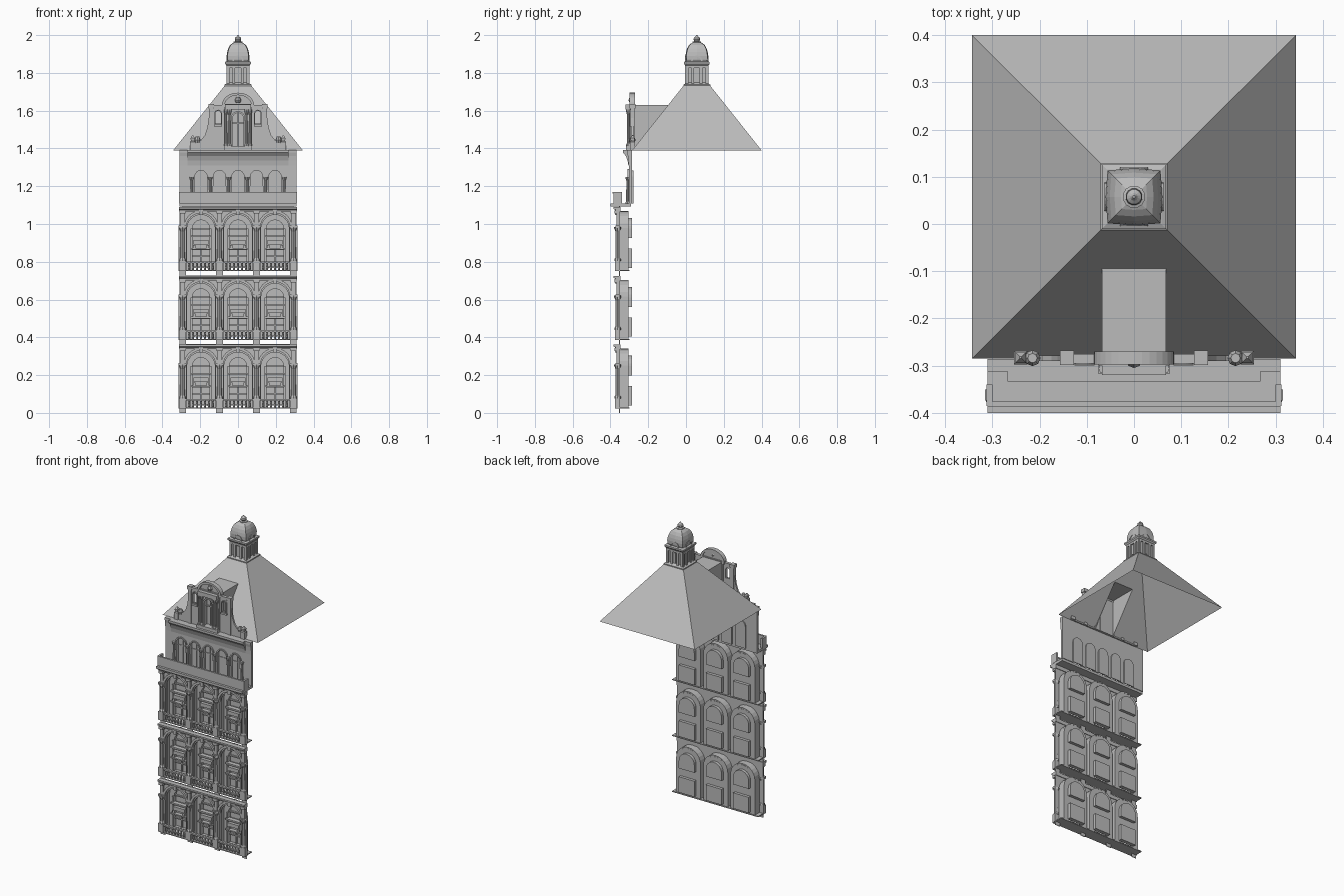
import bpy, bmesh
from math import pi, cos, sin, sqrt
from mathutils import Matrix, Vector

cube = bpy.data.objects.get("Cube")
if cube:
    bpy.data.objects.remove(cube)

stone = bpy.data.materials.new("grey stone")
stone.use_nodes = True
GREY = (0.5, 0.5, 0.5, 1)
stone.diffuse_color = GREY
stone.node_tree.nodes["Principled BSDF"].inputs["Base Color"].default_value = GREY

parts = {}


def mesh(name):
    return parts.setdefault(name, bmesh.new()) if name not in parts else parts[name]


def skin(name, rings, caps=True):
    """Join rings of points into a closed or open tube."""
    bm = mesh(name)
    vs = [[bm.verts.new(p) for p in r] for r in rings]
    n = len(vs[0])
    for a, b in zip(vs, vs[1:]):
        for i in range(n):
            j = (i + 1) % n
            bm.faces.new((a[i], a[j], b[j], b[i]))
    if caps:
        bm.faces.new(vs[0][::-1])
        bm.faces.new(vs[-1])


def prism(name, pts, y0, y1, x=0, z=0):
    skin(name, [[(x + a, y, z + b) for a, b in pts] for y in (y0, y1)])


def side_prism(name, pts, x0, x1):
    skin(name, [[(x, a, b) for a, b in pts] for x in (x0, x1)])


def box(name, x0, x1, y0, y1, z0, z1):
    prism(name, [(x0, z0), (x1, z0), (x1, z1), (x0, z1)], y0, y1)


def lathe(name, x, y, rings, sides=8, flat=None):
    """Stack rings of (radius, z); flat pulls in every second point."""
    def ring(r, z):
        out = []
        for i in range(sides):
            t = 2 * pi * i / sides + pi / 4
            k = r * (flat if flat and i % 2 else 1)
            out.append((x + k * cos(t), y + k * sin(t), z))
        return out
    skin(name, [ring(r, z) for r, z in rings])


def square(name, x, y, rings):
    lathe(name, x, y, [(r * sqrt(2), z) for r, z in rings], 4)


def arch(w, z0, spring, n=12):
    arc = [(-w * cos(pi * i / n), spring + w * sin(pi * i / n)) for i in range(n + 1)]
    return [(-w, z0)] + arc + [(w, z0)]


def band(name, wo, wi, z0, spring, y0, y1, x=0, z=0):
    prism(name, arch(wo, z0, spring) + arch(wi, z0, spring)[::-1], y0, y1, x, z)


def pierced(name, w, z0, z1, hole, spring, y0, y1, x=0, z=0):
    """Wall panel with an arched opening that reaches its foot."""
    prism(name, [(-w, z1), (-w, z0)] + arch(hole, z0, spring) + [(w, z0), (w, z1)], y0, y1, x, z)


def column(name, x, y, z0, z1, r):
    h = z1 - z0
    lathe(name, x, y, [(r * 1.4, z0), (r * 1.4, z0 + .05 * h), (r, z0 + .09 * h),
                       (r * .85, z1 - .14 * h), (r * 1.1, z1 - .1 * h),
                       (r * 1.5, z1 - .04 * h), (r * 1.5, z1)])


# Three identical storeys of three arched bays
BAY = 0.196
for floor in range(3):
    b = 0.022 + 0.364 * floor
    for x in (-BAY, 0, BAY):
        pierced("front_wall", BAY / 2, -.022, .342, .08, .23, -.354, -.35, x, b)
        band("bay_reveals", .088, .08, 0, .23, -.352, -.304, x, b)
        band("archivolts", .092, .078, .21, .23, -.366, -.35, x, b)
        band("archivolts", .083, .074, .05, .225, -.352, -.342, x, b)
        box("keystones", x - .011, x + .011, -.375, -.35, b + .298, b + .333)
        # Back of the bay with two deep windows
        band("bay_backs", .084, .05, 0, .225, -.31, -.304, x, b)
        box("bay_backs", x - .05, x + .05, -.31, -.304, b + .115, b + .19)
        band("window_boxes", .056, .046, .18, .225, -.312, -.286, x, b)
        prism("window_boxes", arch(.056, .18, .225), -.29, -.285, x, b)
        box("window_boxes", x - .056, x + .056, -.31, -.285, b + .175, b + .185)
        for z0, z1, y in ((.018, .026, -.31), (.112, .12, -.31), (.018, .12, -.29)):
            box("window_boxes", x - .056, x + .056, y, -.285, b + z0, b + z1)
        for s in (-1, 1):
            box("window_boxes", x + s * .051 - .005, x + s * .051 + .005, -.31, -.285, b + .02, b + .118)
            box("window_trim", x + s * .05 - .005, x + s * .05 + .005, -.322, -.308, b, b + .225)
            box("window_trim", x + s * .036 - .006, x + s * .036 + .006, -.332, -.308, b + .12, b + .14)
        # Glazing bars, sill and small hood
        box("window_trim", x - .003, x + .003, -.302, -.288, b + .02, b + .115)
        box("window_trim", x - .046, x + .046, -.302, -.288, b + .075, b + .082)
        box("window_trim", x - .046, x + .046, -.302, -.288, b + .222, b + .229)
        box("window_trim", x - .056, x + .056, -.334, -.308, b + .18, b + .19)
        box("window_trim", x - .04, x + .04, -.33, -.308, b + .142, b + .165)
        box("window_trim", x - .056, x + .056, -.336, -.308, b + .115, b + .123)
        # Balustrade
        for i in range(7):
            lathe("balusters", x + (i - 3) * .021, -.366,
                  [(.004, b + .006), (.007, b + .018), (.004, b + .035), (.006, b + .044)], 6)
        box("balustrade_rails", x - .08, x + .08, -.374, -.358, b + .043, b + .052)
    for i in range(4):
        x = (i - 1.5) * BAY
        box("pedestals", x - .019, x + .019, -.377, -.35, b, b + .054)
        column("columns", x, -.362, b + .054, b + .235, .0125)
        box("pilasters", x - .021, x + .021, -.36, -.35, b, b + .23)
        box("imposts", x - .022, x + .022, -.374, -.35, b + .228, b + .242)
        box("upper_piers", x - .01, x + .01, -.368, -.35, b + .24, b + .31)
        box("upper_piers", x - .016, x + .016, -.378, -.35, b + .305, b + .322)
    box("floor_slabs", -.31, .31, -.377, -.3, b, b + .006)
    side_prism("storey_cornices", [(-.346, b + .316), (-.37, b + .316), (-.373, b + .325),
                                   (-.385, b + .33), (-.385, b + .34), (-.346, b + .34)], -.312, .312)
for s in (-1, 1):
    box("end_strips", s * .302 - .009, s * .302 + .009, -.354, -.35, 0, 1.09)

# Balcony with parapet
box("balcony_slab", -.31, .31, -.4, -.29, 1.092, 1.108)
box("parapet", -.31, .31, -.385, -.378, 1.108, 1.17)
box("parapet", -.31, .31, -.388, -.376, 1.162, 1.17)
for s in (-1, 1):
    box("parapet", s * .306 - .006, s * .306 + .006, -.385, -.34, 1.108, 1.17)

# Attic storey with five small arches
for i in range(5):
    x = (i - 2) * .098
    pierced("attic_wall", .049, 1.108, 1.315, .034, 1.25, -.303, -.286, x)
    band("attic_arches", .041, .033, 1.2, 1.25, -.31, -.3, x)
    prism("attic_windows", arch(.036, 1.108, 1.248), -.286, -.279, x)
    box("attic_windows", x - .003, x + .003, -.29, -.284, 1.108, 1.28)
    box("attic_windows", x - .034, x + .034, -.29, -.284, 1.225, 1.231)
for i in range(6):
    column("attic_columns", (i - 2.5) * .098, -.309, 1.108, 1.25, .008)
for s in (-1, 1):
    box("attic_wall", s * .2775 - .0325, s * .2775 + .0325, -.303, -.286, 1.108, 1.315)
for w, d in ((.31, 0), (.268, .021)):
    side_prism("main_cornice", [(-.286, 1.31), (-.305, 1.31), (-.306 - d * .15, 1.335), (-.308 - d * .5, 1.36),
                                (-.312 - d, 1.378), (-.312 - d, 1.392), (-.286, 1.392)], -w, w)

# Curved gable with piers and scrolls
for s in (-1, 1):
    scroll = [(.13, 1.39), (.25, 1.39), (.25, 1.42), (.225, 1.44), (.195, 1.445),
              (.175, 1.47), (.162, 1.51), (.155, 1.56), (.13, 1.56)]
    prism("gable_scrolls", [(s * a, c) for a, c in scroll], -.29, -.278)
    lathe("gable_scrolls", s * .215, -.284, [(.012, 1.43), (.017, 1.445), (.01, 1.462)], 8)
    square("gable_pedestals", s * .24, -.283, [(.014, 1.39), (.014, 1.435), (.009, 1.44), (.011, 1.455), (.002, 1.47)])
    box("gable_piers", s * .142 - .011, s * .142 + .011, -.295, -.272, 1.39, 1.615)
    box("gable_piers", s * .142 - .015, s * .142 + .015, -.299, -.268, 1.612, 1.634)
    pierced("gable_wall", .03, 1.53, 1.62, .014, 1.585, -.29, -.278, s * .105)
    box("gable_wall", s * .105 - .03, s * .105 + .03, -.29, -.278, 1.39, 1.532)
    band("gable_niches", .02, .014, 1.525, 1.585, -.298, -.288, s * .105)
    box("gable_niches", s * .105 - .021, s * .105 + .021, -.3, -.288, 1.515, 1.527)
    box("gable_piers", s * .105 - .026, s * .105 + .026, -.295, -.275, 1.618, 1.63)
    # Centre window flanks
    for x in (.045, .064):
        column("gable_columns", s * x, -.306, 1.41, 1.605, .0075)
pierced("gable_centre", .075, 1.39, 1.63, .03, 1.56, -.3, -.272)
band("gable_centre", .037, .028, 1.41, 1.56, -.308, -.298)
prism("gable_window", arch(.032, 1.39, 1.56), -.276, -.271)
box("gable_window", -.003, .003, -.284, -.274, 1.41, 1.59)
box("gable_window", -.03, .03, -.284, -.274, 1.53, 1.537)
box("gable_base", -.075, .075, -.318, -.272, 1.39, 1.412)
box("gable_entablature", -.068, .068, -.32, -.272, 1.605, 1.632)
box("gable_entablature", -.085, .085, -.297, -.27, 1.62, 1.636)
pediment = [(.085 * cos(pi * i / 16), 1.63 + .065 * sin(pi * i / 16)) for i in range(17)]
inner = [(a * .82, 1.63 + (c - 1.63) * .8) for a, c in pediment]
prism("pediment", pediment + inner[::-1], -.298, -.27)
prism("pediment", inner, -.286, -.276)
lathe("pediment", 0, -.288, [(.01, 1.64), (.017, 1.655), (.01, 1.672)], 8)

# Open hipped roof, notched in front for the dormer
CY, Z0, Z1 = .0575, 1.39, 1.735
roof = mesh("roof")
low = [(-.343, -.285, Z0), (.343, -.285, Z0), (.343, .4, Z0), (-.343, .4, Z0)]
top = [(x * .2, CY + (y - CY) * .2, Z1) for x, y, z in low]
D, DZ, DY = .068, 1.63, -.285 + .24 / .345 * .274
notch = [(-D, -.285, Z0), (-D, DY, DZ), (D, DY, DZ), (D, -.285, Z0)]
lv, tv, nv = [[roof.verts.new(p) for p in ring] for ring in (low, top, notch)]
roof.faces.new([lv[0]] + nv + [lv[1], tv[1], tv[0]])
for i in (1, 2, 3):
    j = (i + 1) % 4
    roof.faces.new((lv[i], lv[j], tv[j], tv[i]))
dormer = mesh("dormer")
ends = [[dormer.verts.new(p) for p in ((x, -.274, Z0), (x, -.274, DZ), (x, DY, DZ))] for x in (-D, D)]
for e in ends:
    dormer.faces.new(e)
dormer.faces.new((ends[0][1], ends[1][1], ends[1][2], ends[0][2]))

# Lantern: square body, pilasters and slit windows on each side
square("lantern_body", 0, CY, [(.071, 1.73), (.071, 1.738), (.06, 1.745), (.054, 1.75), (.054, 1.835),
                               (.062, 1.84), (.068, 1.848), (.068, 1.858), (.058, 1.862)])
for k in range(4):
    turn = Matrix.Translation((0, CY, 0)) @ Matrix.Rotation(k * pi / 2, 4, "Z")
    bm = mesh("lantern_details")
    start = len(bm.verts)
    for x in (-.052, -.022, .022, .052):
        box("lantern_details", x - .007, x + .007, -.062, -.05, 1.742, 1.838)
    box("lantern_details", -.058, .058, -.062, -.05, 1.825, 1.838)
    box("lantern_details", -.006, .006, -.058, -.05, 1.755, 1.82)
    band("lantern_details", .03, .022, 1.855, 1.862, -.062, -.035)
    prism("lantern_details", arch(.022, 1.855, 1.862), -.055, -.035)
    bm.verts.ensure_lookup_table()
    for v in bm.verts[start:]:
        v.co = turn @ Vector(v.co)

# Bell-shaped dome with hollow sides, and finial
dome = [(.056, 1.858), (.06, 1.87), (.061, 1.89), (.058, 1.91), (.052, 1.93), (.042, 1.948), (.028, 1.958), (.018, 1.962)]
lathe("dome", 0, CY, [(r * 1.3, z) for r, z in dome], 8, .76)
lathe("finial", 0, CY, [(.024, 1.955), (.024, 1.965), (.014, 1.968), (.018, 1.976),
                        (.016, 1.986), (.008, 1.992), (.003, 2.0)], 12)

for name, bm in parts.items():
    bmesh.ops.recalc_face_normals(bm, faces=bm.faces[:])
    me = bpy.data.meshes.new(name)
    bm.to_mesh(me)
    bm.free()
    me.materials.append(stone)
    bpy.context.scene.collection.objects.link(bpy.data.objects.new(name, me))
